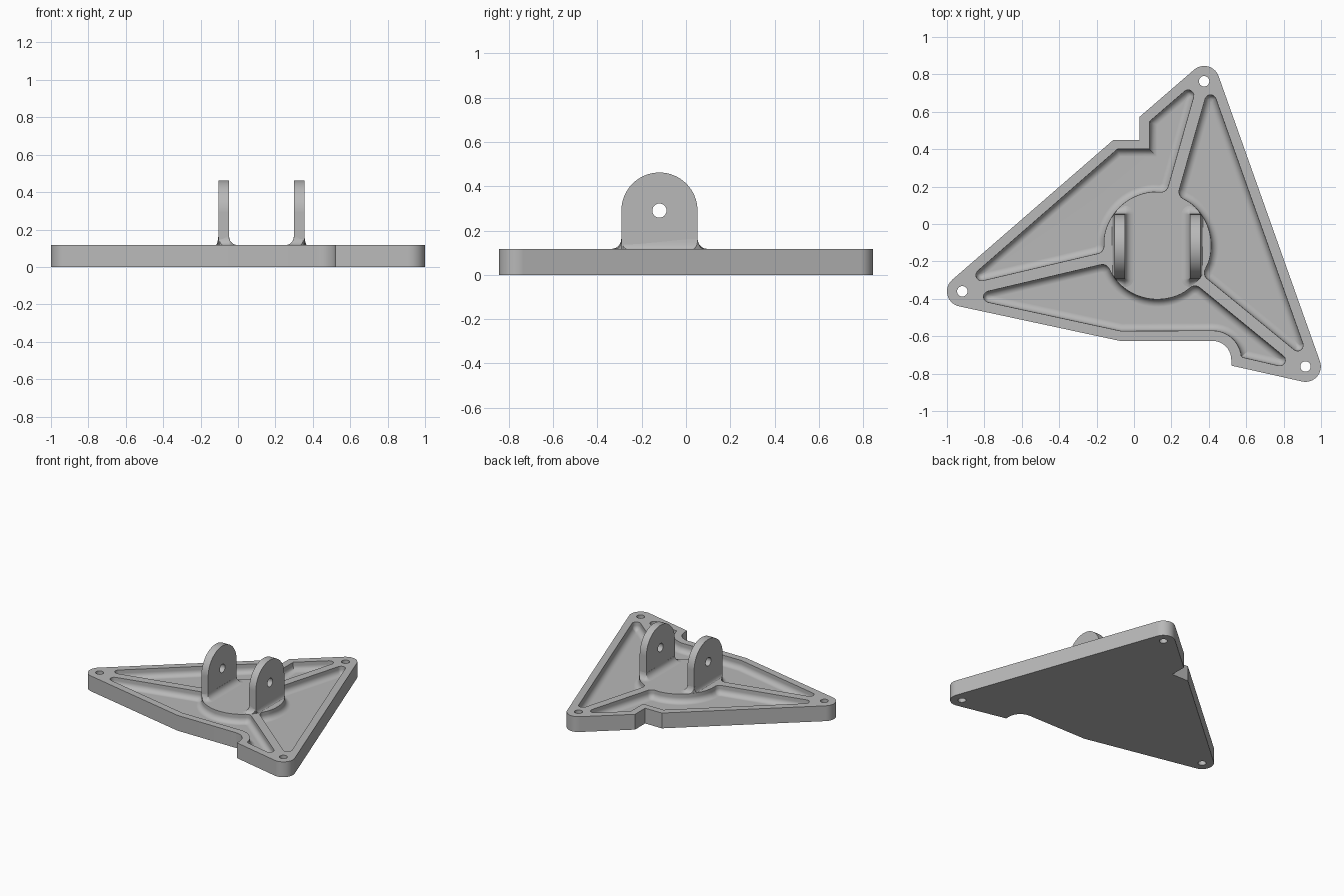
import bpy
import bmesh
from math import radians, sin, cos, tan, atan2, pi, hypot
from mathutils import Vector

cube = bpy.data.objects.get("Cube")
if cube:
    bpy.data.objects.remove(cube, do_unlink=True)

grey = bpy.data.materials.new("machined_grey")
grey.use_nodes = True
grey.diffuse_color = (0.48, 0.48, 0.48, 1)
grey.node_tree.nodes["Principled BSDF"].inputs["Base Color"].default_value = (0.48, 0.48, 0.48, 1)

TOP = 0.117           # plate thickness
DEPTH = 0.065         # pocket depth
FILLET = 0.04         # pocket floor fillet
HUB, HUB_R = Vector((0.125, -0.115)), 0.288
WEST, NORTH, EAST = Vector((-0.918, -0.36)), Vector((0.375, 0.763)), Vector((0.917, -0.762))
TIP_R = 0.082
RIB, RIM = 0.031, 0.028


def polar(c, r, a):
    return Vector((c[0] + r * cos(a), c[1] + r * sin(a)))


def arc(c, r, a0, a1, n):
    return [polar(c, r, a0 + (a1 - a0) * i / n) for i in range(n + 1)]


def loft(name, rings):
    """Closed solid through rings that all have the same point count."""
    bm = bmesh.new()
    loops = [[bm.verts.new(p) for p in ring] for ring in rings]
    n = len(loops[0])
    for low, high in zip(loops, loops[1:]):
        for i in range(n):
            j = (i + 1) % n
            bm.faces.new((low[i], low[j], high[j], high[i]))
    bm.faces.new(loops[0][::-1])
    bm.faces.new(loops[-1])
    bmesh.ops.recalc_face_normals(bm, faces=bm.faces)
    mesh = bpy.data.meshes.new(name)
    bm.to_mesh(mesh)
    bm.free()
    mesh.materials.append(grey)
    ob = bpy.data.objects.new(name, mesh)
    bpy.context.collection.objects.link(ob)
    return ob


def at_z(points, z):
    return [(p[0], p[1], z) for p in points]


def cut(ob, cutters):
    bpy.context.view_layer.objects.active = ob
    for c in cutters:
        c.hide_render = True
        mod = ob.modifiers.new("cut", 'BOOLEAN')
        mod.operation, mod.solver, mod.object = 'DIFFERENCE', 'EXACT', c
        bpy.ops.object.modifier_apply(modifier=mod.name)
        bpy.data.objects.remove(c, do_unlink=True)


def finish(ob):
    bpy.ops.object.select_all(action='DESELECT')
    ob.select_set(True)
    bpy.context.view_layer.objects.active = ob
    bpy.ops.object.shade_smooth_by_angle(angle=radians(30))
    mod = ob.modifiers.new("even_shading", 'WEIGHTED_NORMAL')
    mod.keep_sharp = True


def inset(corners, d):
    """Offset a counter-clockwise outline inward by d and round its corners."""
    pts = [Vector(c[0]) for c in corners]
    n = len(pts)
    moved = []
    for i, p in enumerate(pts):
        a, b = (p - pts[i - 1]).normalized(), (pts[(i + 1) % n] - p).normalized()
        na, nb = Vector((-a.y, a.x)), Vector((-b.y, b.x))
        moved.append(p + (na + nb) * d / (1 + na.dot(nb)))
    out = []
    for i, p in enumerate(moved):
        r = corners[i][1]
        if not r:
            out.append(p)
            continue
        u, v = moved[i - 1] - p, moved[(i + 1) % n] - p
        half = u.angle(v) / 2
        t = min(max(r - d, 0.005) / tan(half), 0.45 * u.length, 0.45 * v.length)
        r = t * tan(half)
        u.normalize()
        v.normalize()
        centre = p + (u + v).normalized() * r / sin(half)
        s, e = p + u * t - centre, p + v * t - centre
        a0 = atan2(s.y, s.x)
        sweep = (atan2(e.y, e.x) - a0 + pi) % (2 * pi) - pi
        out += arc(centre, r, a0, a0 + sweep, 6)
    return out


def rib_angle(tip):
    return atan2(tip.y - HUB.y, tip.x - HUB.x) % (2 * pi)


def pocket_tip(tip, rib_normal, rim_normal):
    """Sharp corner where a rib side meets the inner side of the rim."""
    a, b = polar((0, 0), 1, rib_normal), polar((0, 0), 1, rim_normal)
    det = a.x * b.y - a.y * b.x
    return tip + Vector((RIB * b.y - RIM * a.y, RIM * a.x - RIB * b.x)) / det


def pocket(name, start, end, n_start, n_end, rim):
    a, b = rib_angle(start), rib_angle(end)
    if b < a:
        b += 2 * pi
    side = RIB / HUB_R
    corners = [(pocket_tip(start, a + pi / 2, radians(n_start)), 0.03)] + rim
    corners.append((pocket_tip(end, b - pi / 2, radians(n_end)), 0.03))
    corners.append((polar(HUB, HUB_R, b - side), 0.05))
    corners += [(p, 0) for p in arc(HUB, HUB_R, b - side - 0.25, a + side + 0.25, 18)]
    corners.append((polar(HUB, HUB_R, a + side), 0.05))
    floor = TOP - DEPTH
    rings = []
    for k in range(7):
        t = pi / 2 * k / 6
        rings.append(at_z(inset(corners, FILLET * (1 - sin(t))), floor + FILLET * (1 - cos(t))))
    rings.append(at_z(inset(corners, 0), TOP + 0.05))
    return loft(name, rings)


# Base plate outline with rounded tips, square notch and curved notch
outline = arc(EAST, TIP_R, radians(-102.4), radians(19.5), 14)
outline += arc(NORTH, TIP_R, radians(19.5), radians(131), 14)
outline += [(0.03, 0.573), (0.03, 0.45), (-0.11, 0.45)]
outline += arc(WEST, TIP_R, radians(131), radians(257.6), 14)
outline += [(-0.075, -0.625)]
outline += arc((0.42, -0.725), 0.1, pi / 2, 0, 10)
outline += [(0.52, -0.757)]
plate = loft("base_plate", [at_z(outline, 0), at_z(outline, TOP)])

# Three pockets, leaving the rim, ribs and round hub
bend = [((-0.07, -0.572), 0)]
bend += [(p, 0) for p in arc((0.42, -0.725), 0.155, pi / 2, radians(5), 10)]
bend[-1] = (bend[-1][0], 0.012)
notch = [((0.083, 0.548), 0), ((0.083, 0.40), 0), ((-0.089, 0.40), 0)]
cutters = [
    pocket("pocket_left_cutter", NORTH, WEST, 131, 131, notch),
    pocket("pocket_right_cutter", EAST, NORTH, 19.5, 19.5, []),
    pocket("pocket_front_cutter", WEST, EAST, 257.6, -102.4, bend),
]

# Mounting holes
for tip in (WEST, NORTH, EAST):
    ring = arc(tip, 0.028, 0, 2 * pi, 24)[:-1]
    cutters.append(loft("hole_cutter", [at_z(ring, -0.1), at_z(ring, TOP + 0.1)]))
cut(plate, cutters)
finish(plate)

# Two upright lugs with a cross bore and flared feet
LUG_Y, LUG_Z, LUG_R, FLARE = -0.12, 0.29, 0.172, 0.045


def foot_ring(x0, x1, d, z):
    """Rounded rectangle around a lug, kept on the hub."""
    ring = []
    quads = ((x1, LUG_R, 0), (x0, LUG_R, 1), (x0, -LUG_R, 2), (x1, -LUG_R, 3))
    for x, y, q in quads:
        for p in arc((x, LUG_Y + y), d, q * pi / 2, (q + 1) * pi / 2, 5):
            off = p - HUB
            if off.length > HUB_R - 0.002:
                p = HUB + off.normalized() * (HUB_R - 0.002)
            ring.append((p.x, p.y, z))
    return ring


for name, x0, x1 in (("right", -0.105, -0.048), ("left", 0.299, 0.355)):
    side = [(LUG_Y - LUG_R, TOP - 0.01), (LUG_Y + LUG_R, TOP - 0.01)]
    side += arc((LUG_Y, LUG_Z), LUG_R, 0, pi, 32)
    lug = loft(name + "_lug", [[(x, p[0], p[1]) for p in side] for x in (x0, x1)])
    bore = arc((LUG_Y, LUG_Z), 0.032, 0, 2 * pi, 24)[:-1]
    cut(lug, [loft("bore_cutter", [[(x, p[0], p[1]) for p in bore] for x in (x0 - 0.1, x1 + 0.1)])])
    finish(lug)

    rings = [foot_ring(x0, x1, FLARE, TOP - 0.005)]
    for k in range(7):
        t = pi / 2 * k / 6
        rings.append(foot_ring(x0, x1, 0.0005 + FLARE * (1 - sin(t)), TOP + FLARE * (1 - cos(t))))
    finish(loft(name + "_lug_foot", rings))
